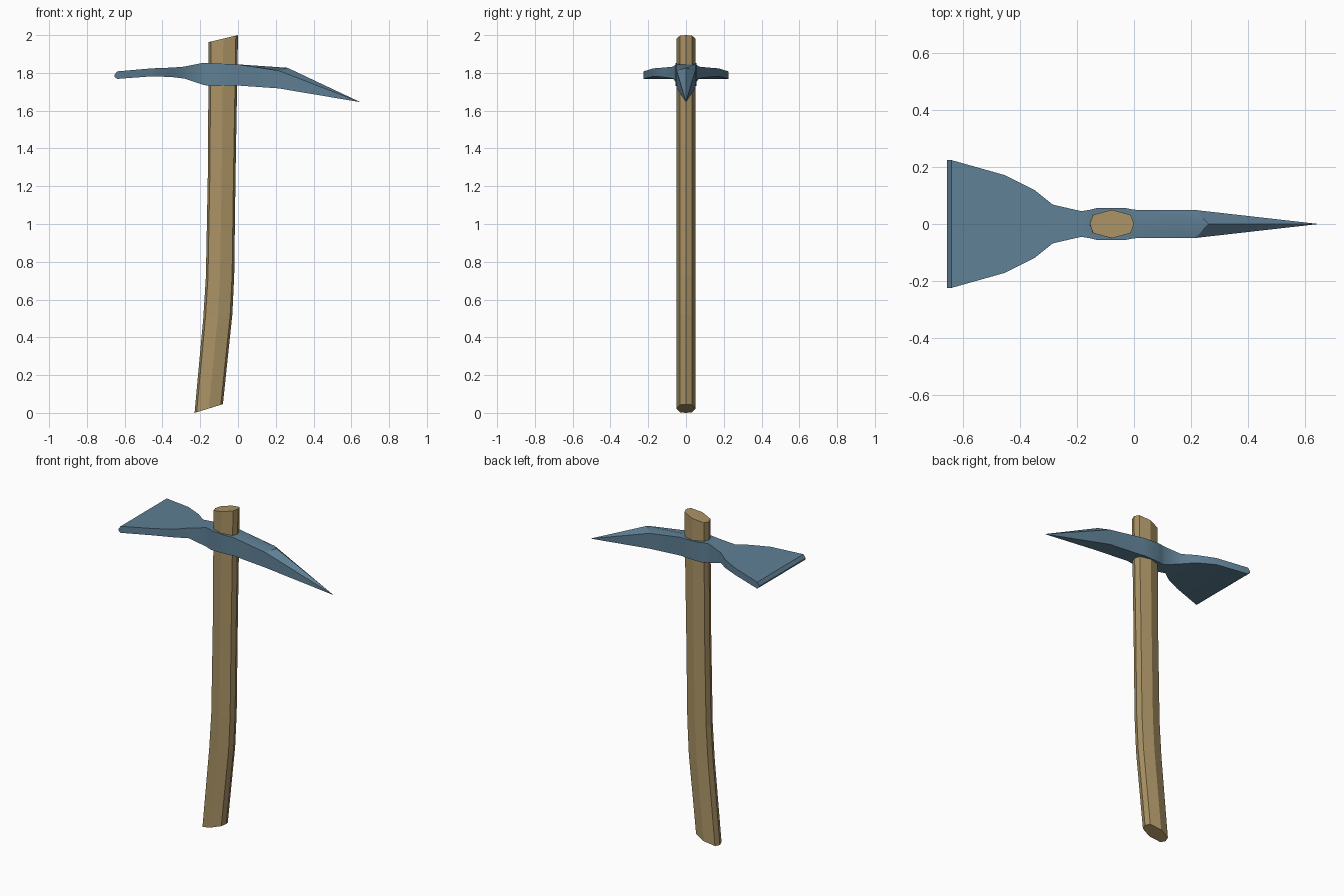
import bpy, bmesh

if "Cube" in bpy.data.objects:
    bpy.data.objects.remove(bpy.data.objects["Cube"])


def material(name, color):
    m = bpy.data.materials.new(name)
    m.diffuse_color = (*color, 1)
    m.use_nodes = True
    m.node_tree.nodes["Principled BSDF"].inputs["Base Color"].default_value = m.diffuse_color
    return m


def loft(name, rings, mat):
    """Skin a list of equal-length point rings and cap both ends."""
    bm = bmesh.new()
    vs = [[bm.verts.new(p) for p in ring] for ring in rings]
    n = len(vs[0])
    for a, b in zip(vs, vs[1:]):
        for i in range(n):
            j = (i + 1) % n
            bm.faces.new((a[i], a[j], b[j], b[i]))
    bm.faces.new(vs[0])
    bm.faces.new(vs[-1])
    bmesh.ops.remove_doubles(bm, verts=bm.verts, dist=0.0005)
    bmesh.ops.recalc_face_normals(bm, faces=bm.faces)
    me = bpy.data.meshes.new(name)
    bm.to_mesh(me)
    bm.free()
    me.materials.append(mat)
    ob = bpy.data.objects.new(name, me)
    bpy.context.collection.objects.link(ob)
    return ob


wood = material("wood", (0.40, 0.29, 0.13))
steel = material("blue steel", (0.115, 0.215, 0.30))

# Handle: flattened octagon swept along a gently bent path
octagon = [(-1, 0), (-.85, -.64), (0, -1), (.85, -.64),
           (1, 0), (.85, .64), (0, 1), (-.85, .64)]
# left x, left z, right x, right z
path = [(-.23, .0, -.08, .046), (-.184, .50, -.03, .52), (-.170, .72, -.02, .73),
        (-.160, 1.25, -.013, 1.26), (-.155, 1.963, 0, 2.0)]
rings = []
for lx, lz, rx, rz in path:
    rings.append([((lx + rx) / 2 + u * (rx - lx) / 2, v * .05,
                   (lz + rz) / 2 + u * (rz - lz) / 2) for u, v in octagon])
loft("handle", rings, wood)

# Head: one forged bar from broad blade through the eye to the pick point
# x, half width, bottom z, top z
stations = [(-.655, .224, 1.780, 1.788), (-.640, .224, 1.768, 1.808),
            (-.455, .172, 1.782, 1.824), (-.350, .120, 1.778, 1.828),
            (-.285, .068, 1.770, 1.833), (-.185, .045, 1.737, 1.853),
            (-.155, .050, 1.731, 1.853), (-.130, .056, 1.731, 1.851),
            (-.030, .056, 1.733, 1.846), (0, .050, 1.733, 1.845),
            (.215, .049, 1.718, 1.812), (.648, 0, 1.645, 1.645)]
rings = []
for x, w, lo, hi in stations:
    mx, mz = (.262, 1.827) if x == .215 else (x, hi)   # raised ridge start
    rings.append([(x, -w, lo), (x, 0, lo), (x, w, lo),
                  (x, w, hi), (mx, 0, mz), (x, -w, hi)])
head = loft("pick_head", rings, steel)
bpy.context.view_layer.objects.active = head
head.select_set(True)
bpy.ops.object.shade_smooth_by_angle(angle=0.45)
